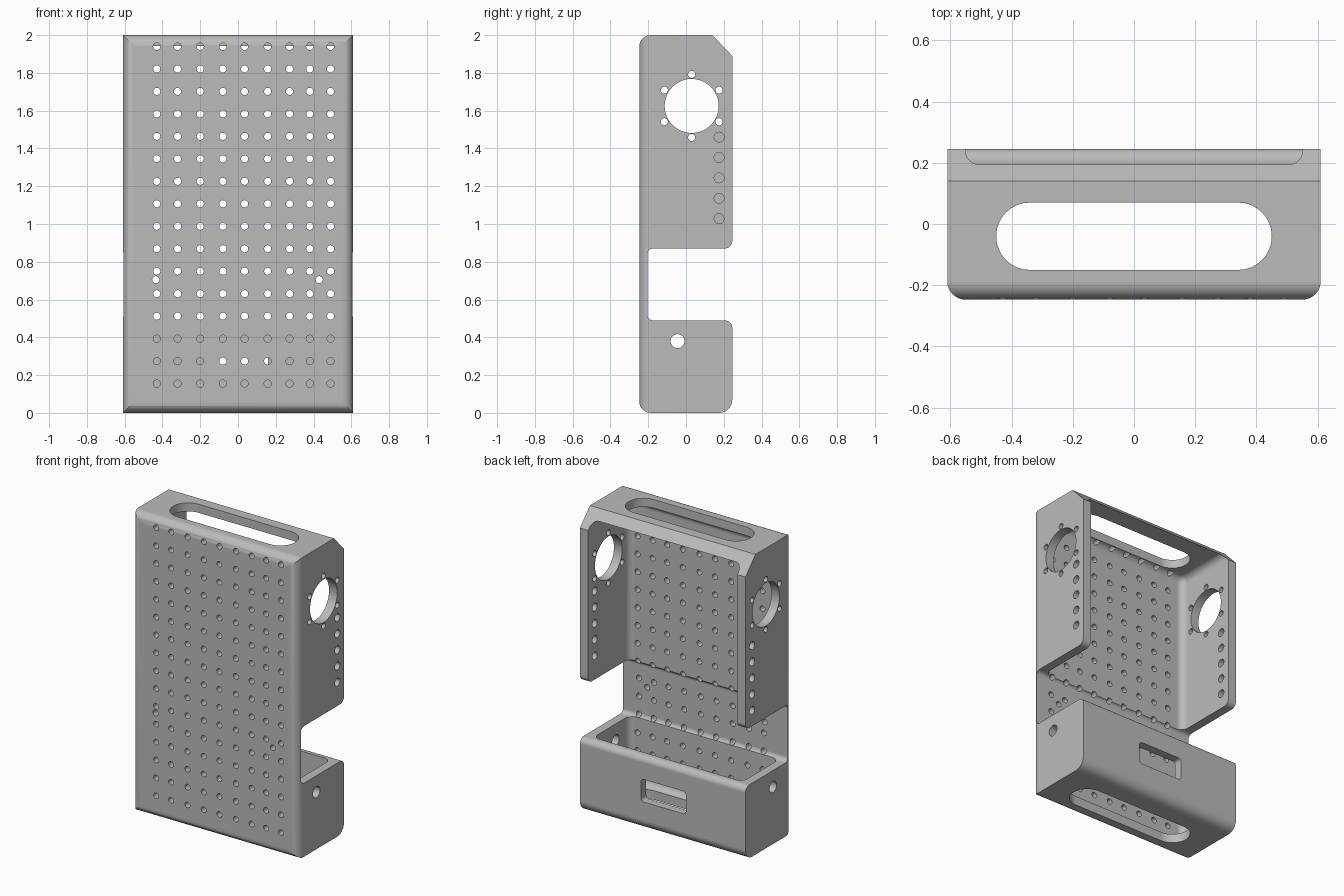
import bpy, bmesh, math
from mathutils import Vector

if "Cube" in bpy.data.objects:
    bpy.data.objects.remove(bpy.data.objects["Cube"])

grey = bpy.data.materials.new("light_grey")
grey.use_nodes = True
grey.diffuse_color = (0.5, 0.5, 0.5, 1)
grey.node_tree.nodes["Principled BSDF"].inputs["Base Color"].default_value = (0.5, 0.5, 0.5, 1)


def rounded(corners, steps=8):
    """Polygon from (u, v, radius) corners, each turned into an arc."""
    points = []
    for i, (u, v, r) in enumerate(corners):
        p = Vector((u, v, 0))
        if r == 0:
            points.append(p)
            continue
        a = (Vector((*corners[i - 1][:2], 0)) - p).normalized()
        b = (Vector((*corners[(i + 1) % len(corners)][:2], 0)) - p).normalized()
        half = a.angle(b) / 2
        centre = p + (a + b).normalized() * (r / math.sin(half))
        start = (p + a * (r / math.tan(half)) - centre).normalized()
        end = (p + b * (r / math.tan(half)) - centre).normalized()
        points += [centre + start.slerp(end, k / steps) * r for k in range(steps + 1)]
    return points


def rectangle(u0, u1, v0, v1, r):
    return rounded([(u0, v0, r), (u1, v0, r), (u1, v1, r), (u0, v1, r)])


def circle(u, v, r, n=24):
    return [Vector((u + r * math.cos(math.tau * k / n), v + r * math.sin(math.tau * k / n), 0))
            for k in range(n)]


def prism(bm, points, axis, low, high):
    """Extrude a closed outline along one axis."""
    place = {"x": lambda p, d: (d, p.x, p.y),
             "y": lambda p, d: (p.x, d, p.y),
             "z": lambda p, d: (p.x, p.y, d)}[axis]
    a = [bm.verts.new(place(p, low)) for p in points]
    b = [bm.verts.new(place(p, high)) for p in points]
    bm.faces.new(a)
    bm.faces.new(b[::-1])
    for i in range(len(a)):
        j = (i + 1) % len(a)
        bm.faces.new((a[j], a[i], b[i], b[j]))


def make_object(name, bm):
    bmesh.ops.recalc_face_normals(bm, faces=bm.faces[:])
    mesh = bpy.data.meshes.new(name)
    bm.to_mesh(mesh)
    bm.free()
    mesh.materials.append(grey)
    obj = bpy.data.objects.new(name, mesh)
    bpy.context.scene.collection.objects.link(obj)
    return obj


def combine(target, cutter, operation):
    mod = target.modifiers.new("cut", "BOOLEAN")
    mod.object, mod.operation, mod.solver = cutter, operation, "EXACT"
    graph = bpy.context.evaluated_depsgraph_get()
    mesh = bpy.data.meshes.new_from_object(target.evaluated_get(graph))
    target.modifiers.clear()
    target.data = mesh
    bpy.data.objects.remove(cutter)


# Body: side outline with the notch and the chamfered top back edge
bm = bmesh.new()
prism(bm, rounded([(-0.247, 0, 0.06), (0.245, 0, 0.07), (0.245, 0.49, 0.04),
                   (-0.205, 0.49, 0.03), (-0.205, 0.87, 0.03), (0.245, 0.87, 0.04),
                   (0.245, 1.89, 0), (0.14, 2, 0), (-0.247, 2, 0.06)]), "x", -0.7, 0.7)
case = make_object("case", bm)

# Plan outline rounds the upright front edges
bm = bmesh.new()
prism(bm, rounded([(-0.61, 0.4, 0), (0.61, 0.4, 0), (0.61, -0.247, 0.06),
                   (-0.61, -0.247, 0.06)]), "z", -0.2, 2.2)
combine(case, make_object("plan_cutter", bm), "INTERSECT")

# Cavity: open at the back above the tray
bm = bmesh.new()
prism(bm, rounded([(-0.19, 0.06, 0), (0.19, 0.06, 0), (0.19, 0.68, 0),
                   (0.5, 0.68, 0), (0.5, 1.943, 0), (-0.19, 1.943, 0)]), "x", -0.55, 0.55)
bmesh.ops.recalc_face_normals(bm, faces=bm.faces[:])
bmesh.ops.bevel(bm, geom=bm.edges[:], offset=0.045, segments=6, profile=0.5, affect="EDGES")
combine(case, make_object("cavity_cutter", bm), "DIFFERENCE")

# Openings
bm = bmesh.new()
# front grid of small holes, plus two odd ones
for i in range(16):
    for x in (-0.43, -0.32, -0.2, -0.08, 0.035, 0.157, 0.273, 0.38, 0.49):
        prism(bm, circle(x, 1.94 - 0.119 * i, 0.019, 16), "y", -0.3, -0.155)
for x in (-0.435, 0.43):
    prism(bm, circle(x, 0.705, 0.019, 16), "y", -0.3, -0.155)
# long slots in top and base
for low, high in ((-0.1, 0.12), (1.88, 2.1)):
    prism(bm, rectangle(-0.45, 0.45, -0.15, 0.07, 0.109), "z", low, high)
# window in the tray's back wall
prism(bm, rectangle(-0.17, 0.16, 0.19, 0.34, 0.02), "y", 0.13, 0.3)
# side holes: fan, its screw ring, staggered row, cable hole
for side, first in ((1, 1.46), (-1, 1.406)):
    def drill(y, z, r, n=24):
        prism(bm, circle(y, z, r, n), "x", *sorted((side * 0.5, side * 0.7)))
    drill(0.03, 1.625, 0.143, 48)
    for k in range(6):
        t = math.radians(30 + 60 * k)
        drill(0.03 + 0.167 * math.cos(t), 1.625 + 0.167 * math.sin(t), 0.019, 16)
    for k in range(5):
        drill(0.175, first - 0.108 * k, 0.026)
    drill(-0.045, 0.38, 0.037)
combine(case, make_object("hole_cutter", bm), "DIFFERENCE")

# Smooth the fillets and keep the flats clean
case.data.materials.clear()
case.data.materials.append(grey)
bpy.ops.object.select_all(action="DESELECT")
case.select_set(True)
bpy.context.view_layer.objects.active = case
bpy.ops.object.shade_smooth_by_angle(angle=math.radians(30))
weighted = case.modifiers.new("flat_normals", "WEIGHTED_NORMAL")
weighted.keep_sharp = True
